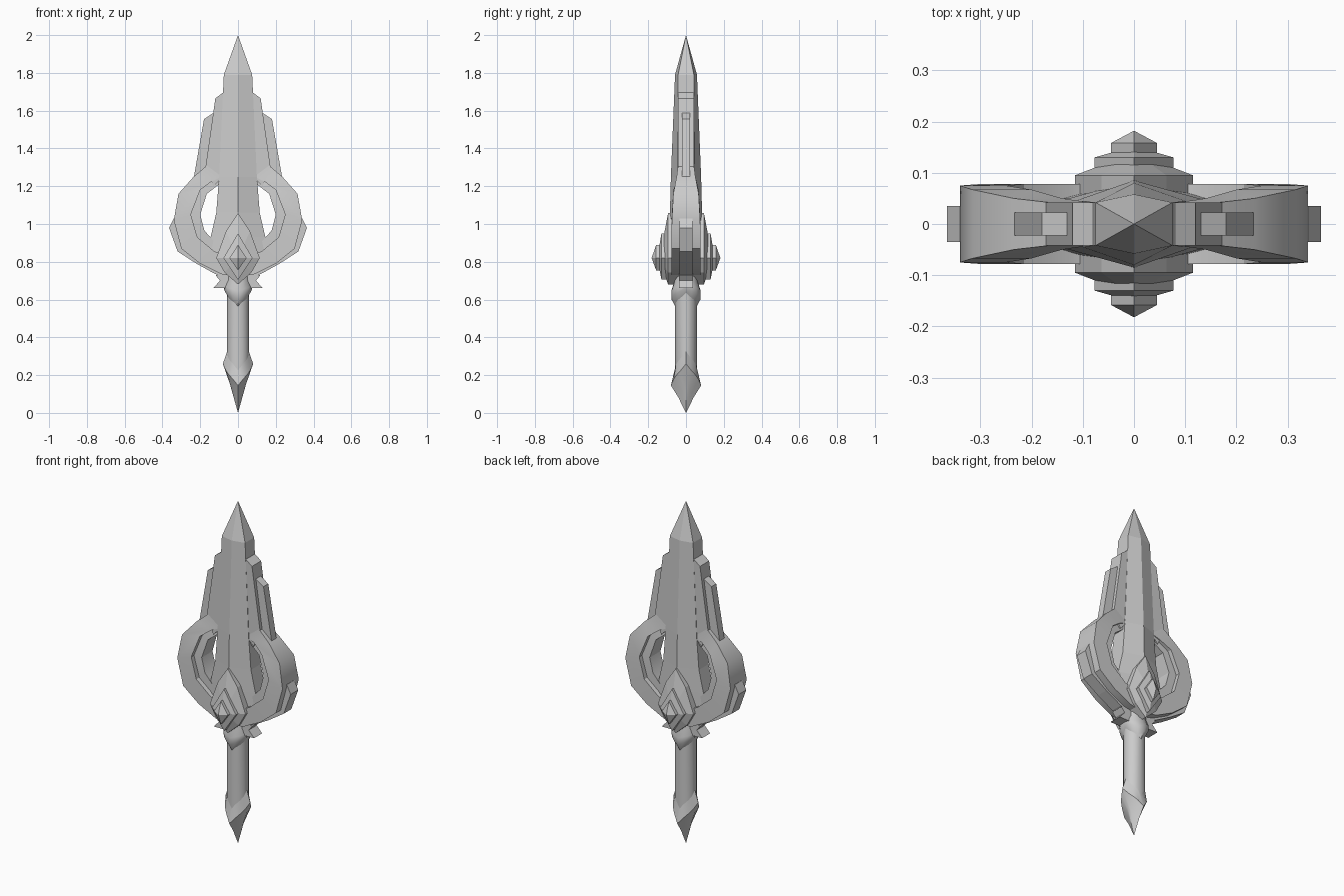
import bpy, bmesh
from math import cos, sin, pi, radians

cube = bpy.data.objects.get("Cube")
if cube:
    bpy.data.objects.remove(cube)

steel = bpy.data.materials.new("plain_grey")
steel.use_nodes = True
GREY = (0.6, 0.6, 0.6, 1)
steel.diffuse_color = GREY
steel.node_tree.nodes["Principled BSDF"].inputs["Base Color"].default_value = GREY


def loft(name, rings, mirror=None, smooth=False):
    """Skin closed rings of equal point count; a single point closes as a tip."""
    bm = bmesh.new()
    loops = [[bm.verts.new(p) for p in ring] for ring in rings]
    for a, b in zip(loops, loops[1:]):
        n = max(len(a), len(b))
        for i in range(n):
            j = (i + 1) % n
            if len(b) == 1:
                bm.faces.new((a[i], a[j], b[0]))
            elif len(a) == 1:
                bm.faces.new((a[0], b[j], b[i]))
            else:
                bm.faces.new((a[i], a[j], b[j], b[i]))
    for end in (loops[0], loops[-1]):
        if len(end) > 2:
            bm.faces.new(end)
    bmesh.ops.recalc_face_normals(bm, faces=bm.faces)
    mesh = bpy.data.meshes.new(name)
    bm.to_mesh(mesh)
    bm.free()
    mesh.materials.append(steel)
    obj = bpy.data.objects.new(name, mesh)
    bpy.context.collection.objects.link(obj)
    if mirror is not None:
        mod = obj.modifiers.new("mirror", 'MIRROR')
        mod.use_axis = [i == mirror for i in range(3)]
    if smooth:
        bpy.ops.object.select_all(action='DESELECT')
        bpy.context.view_layer.objects.active = obj
        obj.select_set(True)
        bpy.ops.object.shade_smooth_by_angle(angle=radians(32))
    return obj


def plate(name, outline, half):
    """Flat plate from an x-z outline, mirrored to both sides."""
    return loft(name, [[(x, y, z) for x, z in outline] for y in (-half, half)], mirror=0)


def band(name, stations, smooth=True):
    """Box-section strip: (outer x, z, inner x, z, half thickness)."""
    return loft(name, [[(ox, -t, oz), (ox, t, oz), (ix, t, iz), (ix, -t, iz)]
                       for ox, oz, ix, iz, t in stations], mirror=0, smooth=smooth)


# Blade: six-sided section with a central ridge, flaring at the root
def blade_ring(z, w, edge, ridge):
    return [(0, -ridge, z), (w, -edge, z), (w, edge, z),
            (0, ridge, z), (-w, edge, z), (-w, -edge, z)]


loft("blade", [blade_ring(*s) for s in (
    (0.8, 0.17, 0.045, 0.085), (0.93, 0.145, 0.045, 0.085), (1.06, 0.115, 0.045, 0.085),
    (1.25, 0.1, 0.045, 0.08), (1.79, 0.075, 0.042, 0.058))] + [[(0, 0, 2)]])

# Stepped edges beside the blade
plate("inner_blade_edge", [(0.06, 1.695), (0.08, 1.695), (0.12, 1.665),
                           (0.172, 1.3), (0.13, 1.2), (0.08, 1.25)], 0.042)
plate("outer_blade_edge", [(0.11, 1.59), (0.13, 1.588), (0.18, 1.555),
                           (0.235, 1.24), (0.14, 1.24)], 0.022)

# Ring guard, thinning toward the top
band("ring_guard", [
    (0.165, 1.31, 0.085, 1.25, 0.042), (0.235, 1.25, 0.14, 1.225, 0.05),
    (0.315, 1.16, 0.2, 1.18, 0.067), (0.34, 1.02, 0.25, 1.05, 0.075),
    (0.3, 0.87, 0.215, 0.93, 0.078), (0.2, 0.79, 0.125, 0.855, 0.078),
    (0.09, 0.735, 0.06, 0.83, 0.078), (0, 0.72, 0, 0.82, 0.078)])
band("ring_inner_lip", [
    (0.15, 1.25, 0.08, 1.225, 0.03), (0.21, 1.19, 0.165, 1.16, 0.042),
    (0.26, 1.05, 0.2, 1.05, 0.05), (0.225, 0.92, 0.178, 0.965, 0.05),
    (0.14, 0.84, 0.11, 0.89, 0.05)])
band("ring_outer_rim", [
    (0.34, 1.03, 0.3, 1.03, 0.035), (0.365, 0.98, 0.3, 0.98, 0.035),
    (0.32, 0.855, 0.25, 0.88, 0.035), (0.22, 0.79, 0.18, 0.82, 0.035),
    (0.12, 0.735, 0.1, 0.78, 0.035), (0, 0.7, 0, 0.76, 0.035)], smooth=False)

# Small claws under the guard
plate("guard_claw", [(0.04, 0.66), (0.13, 0.662), (0.095, 0.7), (0.118, 0.728),
                     (0.085, 0.74), (0.04, 0.72)], 0.037)


# Emblem: three stacked tiers, each a rim rising to a point, front and back
def tier(name, w, top, bottom, base, rim, peak):
    mid = 0.82
    side = [(0.55 * w, mid + 0.6 * (top - mid)), (w, mid), (0.62 * w, mid - 0.55 * (mid - bottom))]
    if w < 0.1:
        side = [(w, mid)]
    outline = [(0, top)] + side + [(0, bottom)] + [(-x, z) for x, z in reversed(side)]
    loft(name, [[(x, -base, z) for x, z in outline],
                [(x, -rim, z) for x, z in outline], [(0, -peak, mid)]], mirror=1)


tier("emblem_base", 0.115, 1.057, 0.68, 0.0, 0.095, 0.14)
tier("emblem_middle", 0.077, 0.95, 0.705, 0.08, 0.13, 0.152)
tier("emblem_crown", 0.045, 0.89, 0.755, 0.1, 0.158, 0.182)


# Handle, collar and pommel: round rings whose height dips toward front and back
def dip_ring(r, z_side, z_front, diamond=0.0, n=16):
    ring = []
    for i in range(n):
        a = 2 * pi * i / n
        c, s = abs(cos(a)), abs(sin(a))
        rad = r * (1 - diamond + diamond / (c + s))
        z = z_front + (z_side - z_front) * c / (c + s)
        ring.append((rad * cos(a), rad * sin(a), z))
    return ring


loft("handle", [dip_ring(0.058, 0.28, 0.18), dip_ring(0.058, 0.7, 0.7)], smooth=True)
loft("collar", [dip_ring(0.058, 0.635, 0.565), dip_ring(0.076, 0.665, 0.6),
                dip_ring(0.078, 0.68, 0.645), dip_ring(0.064, 0.71, 0.69),
                dip_ring(0.064, 0.76, 0.76)], smooth=True)
loft("pommel", [dip_ring(0.058, 0.325, 0.225), dip_ring(0.08, 0.26, 0.145, 0.5),
                dip_ring(0.042, 0.15, 0.085, 0.9), [(0, 0, 0)]], smooth=True)
